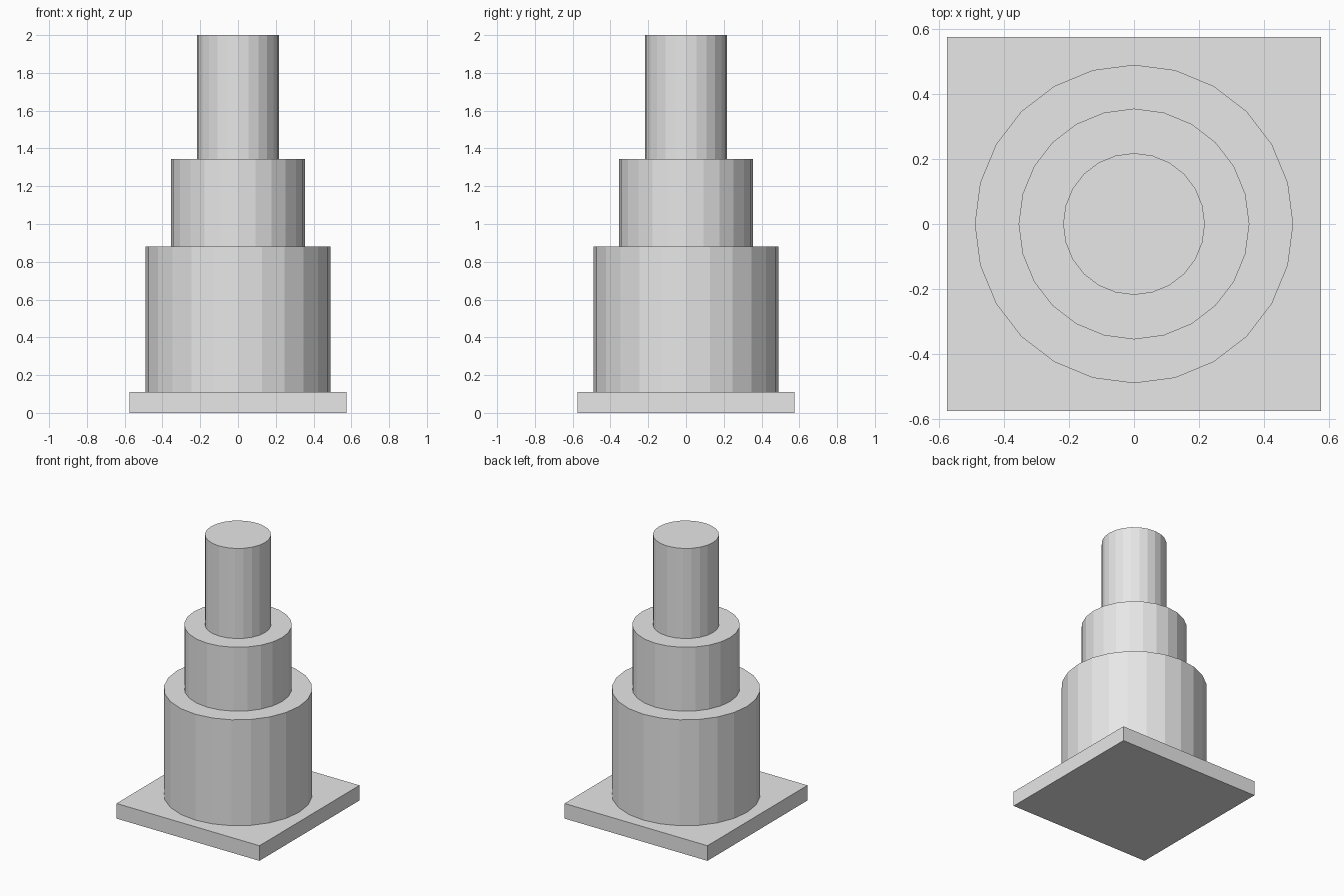
import bpy

cube = bpy.data.objects.get("Cube")
if cube:
    bpy.data.objects.remove(cube, do_unlink=True)

# Single plain material
grey = bpy.data.materials.new("light_grey")
grey.use_nodes = True
colour = (0.8, 0.8, 0.8, 1)
grey.diffuse_color = colour
grey.node_tree.nodes["Principled BSDF"].inputs["Base Color"].default_value = colour


def finish(name):
    obj = bpy.context.object
    obj.name = name
    obj.data.materials.append(grey)
    return obj


def tier(name, radius, bottom, top):
    """Flat-faced, closed cylinder between two heights."""
    bpy.ops.mesh.primitive_cylinder_add(
        vertices=24, radius=radius, depth=top - bottom,
        location=(0, 0, (bottom + top) / 2))
    return finish(name)


# Square base plate
width, base_top = 1.15, 0.11
bpy.ops.mesh.primitive_cube_add(size=1, location=(0, 0, base_top / 2))
base = finish("base_plate")
base.scale = (width, width, base_top)
bpy.ops.object.transform_apply(location=False, rotation=False, scale=True)

# Three stacked tiers, narrowing upward
z = base_top
for name, radius, top in (("lower_tier", 0.49, 0.88),
                          ("middle_tier", 0.355, 1.345),
                          ("upper_tier", 0.218, 2.0)):
    tier(name, radius, z, top)
    z = top
